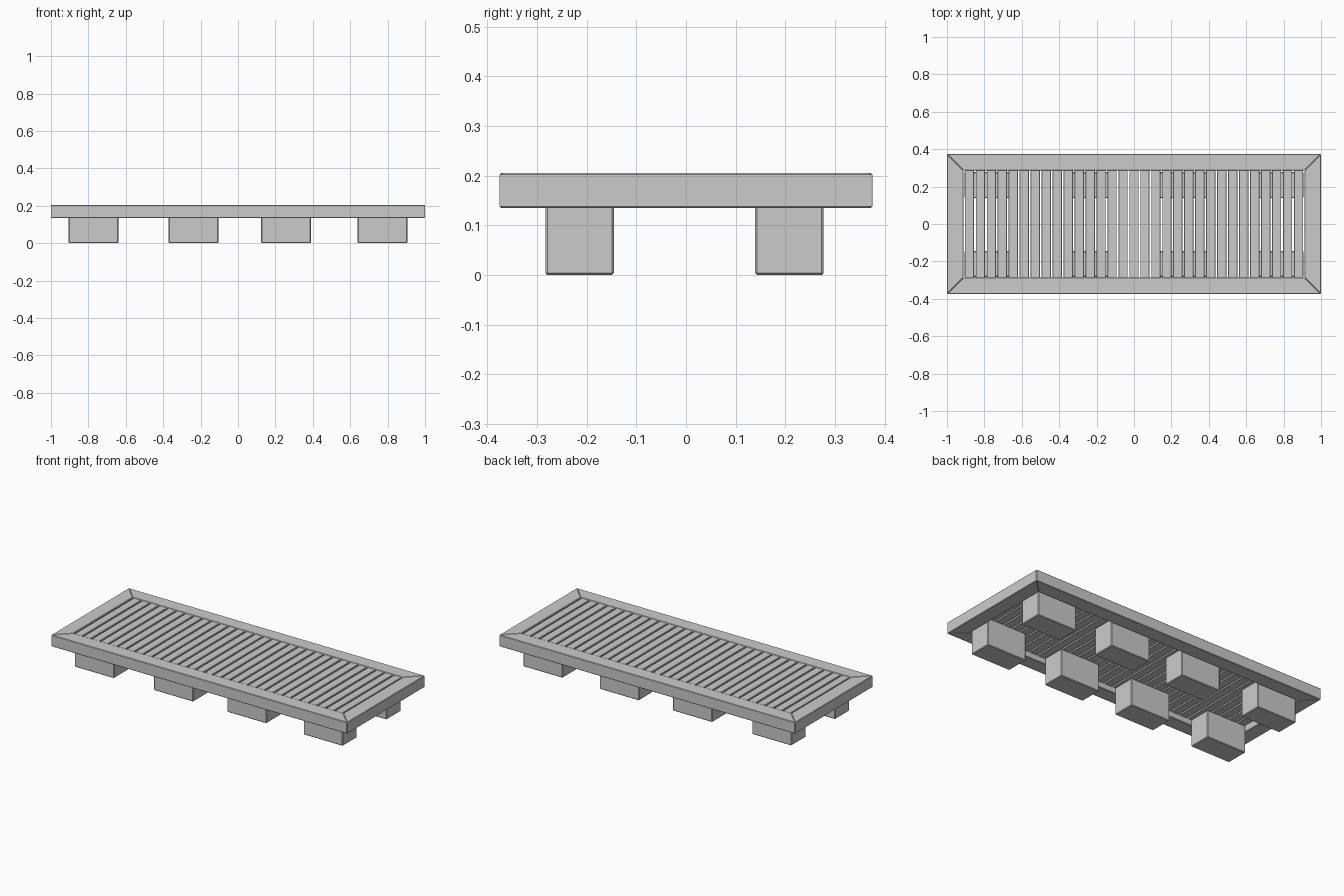
import bpy, bmesh

if "Cube" in bpy.data.objects:
    bpy.data.objects.remove(bpy.data.objects["Cube"])

X, Y = 1.0, 0.375          # outer half sizes of the frame
IX, IY = 0.912, 0.287      # inner half sizes of the frame
Z0, Z1 = 0.135, 0.205      # frame underside and top


def prism(name, outline, z0, z1, bevel):
    """Extrude a flat outline upward and soften its edges."""
    bm = bmesh.new()
    low = [bm.verts.new((x, y, z0)) for x, y in outline]
    high = [bm.verts.new((x, y, z1)) for x, y in outline]
    bm.faces.new(low[::-1])
    bm.faces.new(high)
    n = len(outline)
    for i in range(n):
        j = (i + 1) % n
        bm.faces.new((low[i], low[j], high[j], high[i]))
    bmesh.ops.recalc_face_normals(bm, faces=bm.faces)
    me = bpy.data.meshes.new(name)
    bm.to_mesh(me)
    bm.free()
    ob = bpy.data.objects.new(name, me)
    bpy.context.collection.objects.link(ob)
    mod = ob.modifiers.new("soft_edges", 'BEVEL')
    mod.width = bevel
    mod.segments = 1
    return ob


def box(name, x0, x1, y0, y1, z0, z1, bevel):
    return prism(name, [(x0, y0), (x1, y0), (x1, y1), (x0, y1)], z0, z1, bevel)


# Mitred frame boards
outer = [(-X, -Y), (X, -Y), (X, Y), (-X, Y)]
inner = [(-IX, -IY), (IX, -IY), (IX, IY), (-IX, IY)]
for i, side in enumerate(("front", "right", "back", "left")):
    j = (i + 1) % 4
    prism("frame_" + side, [outer[i], outer[j], inner[j], inner[i]], Z0, Z1, 0.003)

# Crosswise slats with narrow gaps
COUNT, GAP = 31, 0.009
pitch = 2 * 0.909 / COUNT
for i in range(COUNT):
    x = -0.909 + pitch * i
    box(f"slat_{i + 1}", x + GAP / 2, x + pitch - GAP / 2, -IY, IY, 0.168, 0.203, 0.002)

# Two rows of block feet
for row, y0, y1 in (("front", -0.283, -0.145), ("back", 0.139, 0.277)):
    for i, xc in enumerate((-0.773, -0.238, 0.257, 0.773)):
        box(f"{row}_foot_{i + 1}", xc - 0.133, xc + 0.133, y0, y1, 0.0, 0.168, 0.004)
